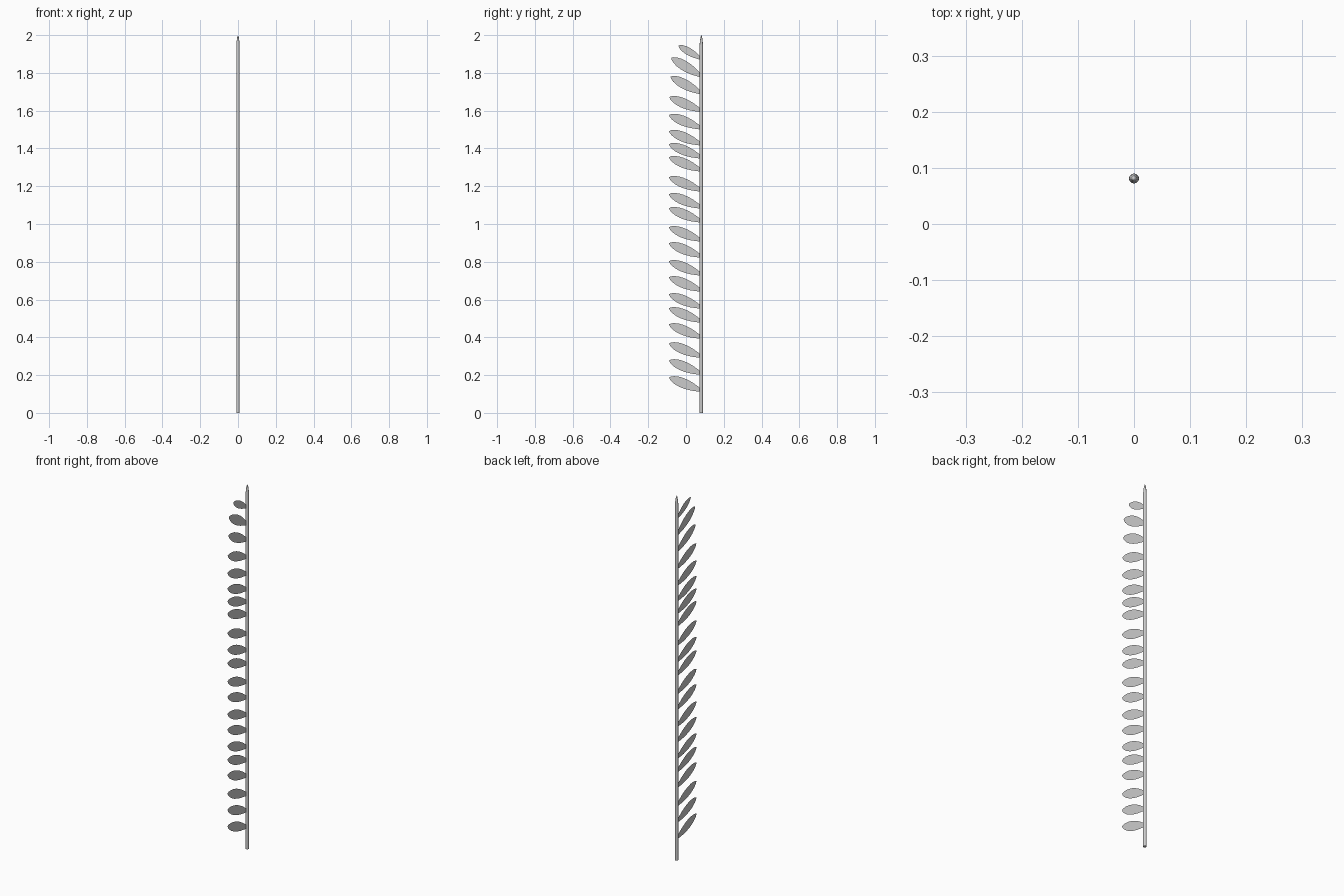
import bpy, bmesh, math
from mathutils import Vector

if "Cube" in bpy.data.objects:
    bpy.data.objects.remove(bpy.data.objects["Cube"])

STEM_Y, STEM_R = 0.081, 0.009


def make_object(name, bm):
    mesh = bpy.data.meshes.new(name)
    bm.to_mesh(mesh)
    bm.free()
    obj = bpy.data.objects.new(name, mesh)
    bpy.context.collection.objects.link(obj)
    return obj


# stem: thin rod with a pointed tip
def build_stem(sides=10):
    bm = bmesh.new()
    rings = []
    for z, r in [(0, STEM_R), (1.95, STEM_R), (1.975, 0.0065), (1.99, 0.004)]:
        rings.append([bm.verts.new((r * math.cos(a), STEM_Y + r * math.sin(a), z))
                      for a in (2 * math.pi * (i + 0.5) / sides + math.pi / 2 - math.pi / sides
                                for i in range(sides))])
    for lo, hi in zip(rings, rings[1:]):
        for i in range(sides):
            j = (i + 1) % sides
            bm.faces.new((lo[i], lo[j], hi[j], hi[i])).smooth = True
    tip = bm.verts.new((0, STEM_Y, 2))
    for i in range(sides):
        bm.faces.new((rings[-1][i], rings[-1][(i + 1) % sides], tip)).smooth = True
    bm.faces.new(rings[0][::-1])
    make_object("stem", bm)


# leaflet: flat blade, half-width profile along its midrib (fractions of length)
PROFILE = [(0, 0.045), (0.12, 0.075), (0.28, 0.115), (0.45, 0.138), (0.6, 0.142),
           (0.75, 0.125), (0.87, 0.09), (0.95, 0.05)]


def build_leaf(index, tip_y, tip_z, rise):
    base = Vector((-0.001, STEM_Y - 0.002, tip_z - rise))
    tip = Vector((-0.001, tip_y, tip_z))
    axis = tip - base
    side = Vector((0, -axis.z, axis.y))
    bm = bmesh.new()
    rows = [[bm.verts.new(base + axis * t + side * w * s) for s in (-1, 0, 1)]
            for t, w in PROFILE]
    end = bm.verts.new(tip)
    for a, b in zip(rows, rows[1:]):
        for k in (0, 1):
            bm.faces.new((a[k], b[k], b[k + 1], a[k + 1]))
    for k in (0, 1):
        bm.faces.new((rows[-1][k], end, rows[-1][k + 1]))
    make_object(f"leaflet_{index:02d}", bm)


build_stem()

# regular leaflets by tip height, then the steeper ones near the top
tips = [0.188, 0.278, 0.368, 0.469, 0.554, 0.628, 0.718, 0.803, 0.898, 0.983, 1.084,
        1.158, 1.248, 1.354, 1.423, 1.492, 1.577]
leaves = [(-0.09, z, 0.069) for z in tips]
leaves += [(-0.088, 1.672, 0.072), (-0.082, 1.78, 0.086),
           (-0.078, 1.88, 0.096), (-0.04, 1.945, 0.07)]
for n, leaf in enumerate(leaves, 1):
    build_leaf(n, *leaf)
